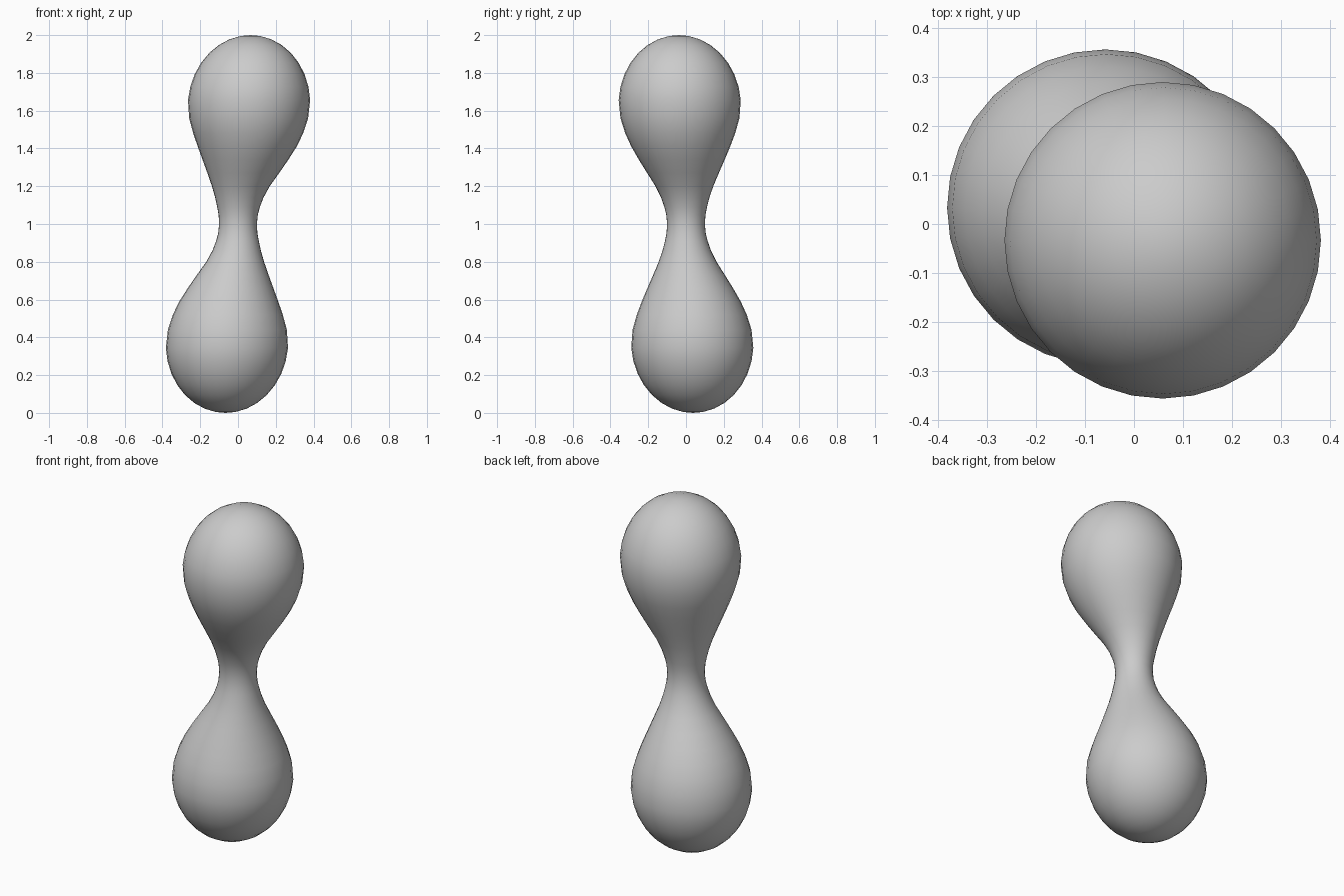
import bpy, bmesh, math

if "Cube" in bpy.data.objects:
    bpy.data.objects.remove(bpy.data.objects["Cube"], do_unlink=True)

grey = bpy.data.materials.new("plain grey")
grey.use_nodes = True
colour = (0.6, 0.6, 0.6, 1)
grey.diffuse_color = colour
grey.node_tree.nodes["Principled BSDF"].inputs["Base Color"].default_value = colour

SEGMENTS = 32
CENTRE = (0.058, -0.033)     # sideways offset of the upper bulb
TILT = 0.14                  # extra lean of the cap, as a share of the offset

# Half profile from the waist up: height above waist, radius, share of the offset
half = [(0.05, 0.104, 0.02), (0.09, 0.113, 0.05), (0.14, 0.128, 0.12),
        (0.20, 0.153, 0.26), (0.27, 0.190, 0.48), (0.34, 0.227, 0.68),
        (0.41, 0.262, 0.84), (0.48, 0.291, 0.93), (0.56, 0.315, 0.97)]
# Rounded cap
for i in range(8):
    a = math.radians(4 + 11 * i)
    half.append((0.63 + 0.37 * math.sin(a), 0.324 * math.cos(a), 1 + TILT * math.sin(a)))

# The lower bulb is the upper one turned about the waist
rings = [(-h, r, -s) for h, r, s in reversed(half)] + [(0, 0.1, 0)] + half

bm = bmesh.new()
loops = []
for h, r, s in rings:
    loops.append([bm.verts.new((CENTRE[0] * s + r * math.cos(t),
                                CENTRE[1] * s + r * math.sin(t), 1 + h))
                  for t in (2 * math.pi * k / SEGMENTS for k in range(SEGMENTS))])
for low, high in zip(loops, loops[1:]):
    for k in range(SEGMENTS):
        n = (k + 1) % SEGMENTS
        bm.faces.new((low[k], low[n], high[n], high[k]))

# Close both ends with a fan to the pole
for loop, side in ((loops[0], -1), (loops[-1], 1)):
    lean = side * (1 + TILT)
    pole = bm.verts.new((CENTRE[0] * lean, CENTRE[1] * lean, 1 + side))
    for k in range(SEGMENTS):
        bm.faces.new((loop[k], loop[(k + 1) % SEGMENTS], pole))
bmesh.ops.recalc_face_normals(bm, faces=bm.faces)

mesh = bpy.data.meshes.new("double_bulb")
bm.to_mesh(mesh)
bm.free()
mesh.materials.append(grey)
body = bpy.data.objects.new("double_bulb", mesh)
bpy.context.collection.objects.link(body)

# Smooth shading
bpy.ops.object.select_all(action="DESELECT")
body.select_set(True)
bpy.context.view_layer.objects.active = body
bpy.ops.object.shade_smooth()
